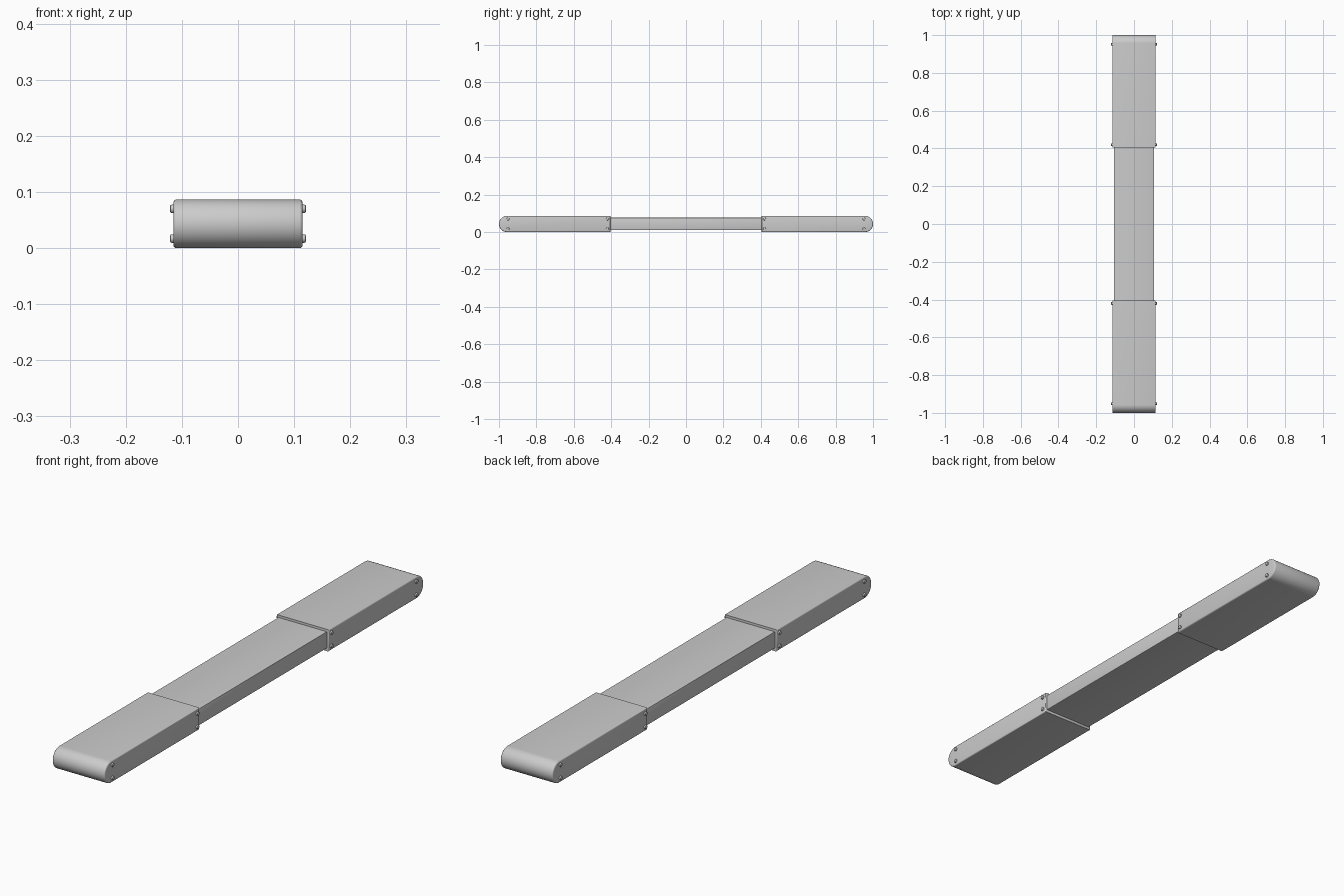
import bpy, bmesh, math
from mathutils import Matrix

if "Cube" in bpy.data.objects:
    bpy.data.objects.remove(bpy.data.objects["Cube"])


def finish(bm, name):
    bmesh.ops.recalc_face_normals(bm, faces=bm.faces[:])
    me = bpy.data.meshes.new(name)
    bm.to_mesh(me)
    bm.free()
    ob = bpy.data.objects.new(name, me)
    bpy.context.collection.objects.link(ob)
    bpy.ops.object.select_all(action='DESELECT')
    ob.select_set(True)
    bpy.context.view_layer.objects.active = ob
    bpy.ops.object.shade_smooth_by_angle(angle=math.radians(35))
    return ob


def slab(name, profile, half_width, bevel, segments):
    """Extrude a (y, z) side profile across x and round its two side rims."""
    bm = bmesh.new()
    face = bm.faces.new([bm.verts.new((-half_width, y, z)) for y, z in profile])
    ext = bmesh.ops.extrude_face_region(bm, geom=[face])
    verts = [v for v in ext['geom'] if isinstance(v, bmesh.types.BMVert)]
    bmesh.ops.translate(bm, verts=verts, vec=(2 * half_width, 0, 0))
    rims = [e for e in bm.edges if abs(e.verts[0].co.x - e.verts[1].co.x) < 1e-6]
    bmesh.ops.bevel(bm, geom=rims, offset=bevel, segments=segments,
                    profile=0.5, affect='EDGES')
    return finish(bm, name)


def screw(name, side, y, z):
    """Low round head with a chamfered rim, facing out along x."""
    bm = bmesh.new()
    bmesh.ops.create_cone(bm, cap_ends=True, segments=20, radius1=0.0075,
                          radius2=0.0075, depth=0.012)
    rim = [e for e in bm.edges if all(v.co.z > 0 for v in e.verts)]
    bmesh.ops.bevel(bm, geom=rim, offset=0.0025, segments=2, profile=0.5,
                    affect='EDGES')
    bm.transform(Matrix.Translation((side * 0.115, y, z))
                 @ Matrix.Rotation(side * math.pi / 2, 4, 'Y'))
    return finish(bm, name)


HALF = 0.115      # half width of the end sleeves
R = 0.0433        # half height, also the nose radius
INNER = 0.404     # where each sleeve stops

# central bar, tucked a little into both sleeves
slab("central_bar", [(-0.45, 0.011), (0.45, 0.011), (0.45, 0.077), (-0.45, 0.077)],
     0.107, 0.003, 2)

for end, label in ((-1, "front"), (1, "back")):
    # end sleeve with a half-round nose
    profile = [(end * INNER, 0.0), (end * INNER, 2 * R)]
    for i in range(25):
        a = math.pi / 2 - math.pi * i / 24
        profile.append((end * (1 - R + R * math.cos(a)), R + R * math.sin(a)))
    slab(label + "_sleeve", profile, HALF, 0.005, 3)

    # four screw heads on each side face
    for side, side_label in ((-1, "left"), (1, "right")):
        for y in (0.42, 0.952):
            for z in (0.017, 0.070):
                screw(f"{label}_{side_label}_screw", side, end * y, z)
